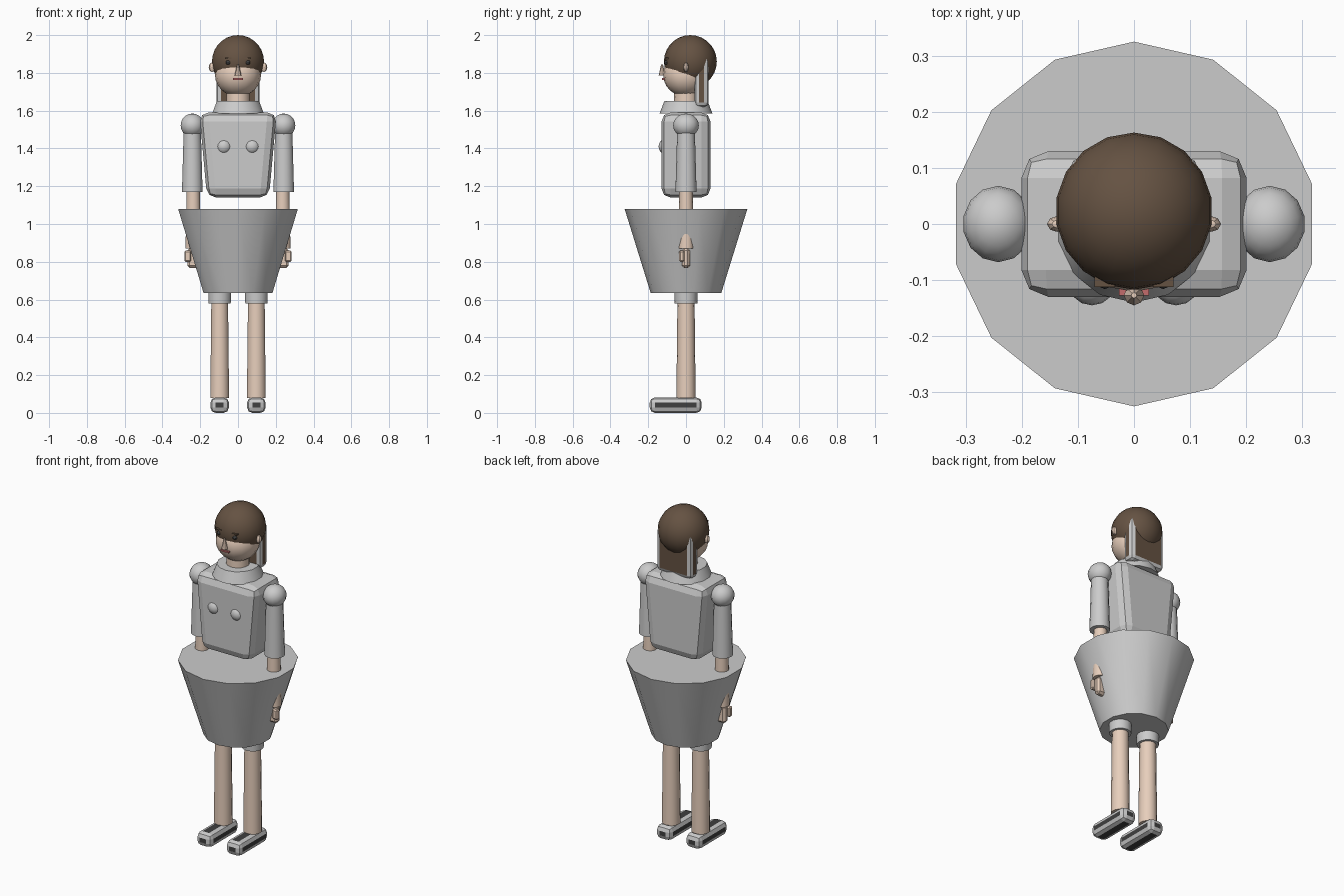
import bpy, math

if "Cube" in bpy.data.objects:
    bpy.data.objects.remove(bpy.data.objects["Cube"])


def mat(name, rgb):
    m = bpy.data.materials.new(name)
    m.diffuse_color = (*rgb, 1)
    m.use_nodes = True
    m.node_tree.nodes["Principled BSDF"].inputs["Base Color"].default_value = m.diffuse_color
    return m


SKIN = mat("skin", (0.80, 0.62, 0.50))
HAIR = mat("hair_brown", (0.13, 0.085, 0.055))
DARK = mat("shoe_dark", (0.05, 0.05, 0.05))
LIP = mat("lip_red", (0.55, 0.15, 0.15))
GREY = mat("plain_grey", (0.8, 0.8, 0.8))


def finish(name, m=None, smooth=True):
    o = bpy.context.object
    o.name = name
    if m:
        o.data.materials.append(m)
    bpy.ops.object.transform_apply(location=False, rotation=True, scale=True)
    if smooth:
        bpy.ops.object.shade_smooth_by_angle(angle=math.radians(32))
    return o


def cone(name, x, y, z0, z1, r0, r1, m=None, n=14):
    bpy.ops.mesh.primitive_cone_add(vertices=n, radius1=r0, radius2=r1, depth=z1 - z0,
                                    location=(x, y, (z0 + z1) / 2))
    return finish(name, m)


def ball(name, loc, r, m=None, n=14, rings=10):
    bpy.ops.mesh.primitive_uv_sphere_add(segments=n, ring_count=rings, radius=1, location=loc)
    bpy.context.object.scale = r
    return finish(name, m)


def box(name, lo, hi, m=None, bevel=0, segs=1, edge=None):
    bpy.ops.mesh.primitive_cube_add(size=1, location=[(a + b) / 2 for a, b in zip(lo, hi)])
    bpy.context.object.scale = [b - a for a, b in zip(lo, hi)]
    o = finish(name, m, False)
    if bevel:
        b = o.modifiers.new("bevel", "BEVEL")
        b.width, b.segments = bevel, segs
        if edge:  # bevelled rim keeps its own colour
            o.data.materials.append(edge)
            b.material = 1
    return o


# Torso: bevelled box, narrower at the waist
torso = box("torso", (-0.205, -0.13, 1.14), (0.205, 0.13, 1.59), bevel=0.048, segs=2)
for v in torso.data.vertices:
    if v.co.z < 0:
        v.co.x *= 0.8

# Collar, neck and flared skirt
cone("collar", 0, 0, 1.585, 1.65, 0.14, 0.115)
cone("neck", 0, 0, 1.59, 1.73, 0.065, 0.062, SKIN)
cone("skirt", 0, 0, 0.635, 1.08, 0.187, 0.325)

# Head and hair
ball("head", (0, -0.002, 1.79), (0.122, 0.119, 0.115), SKIN, 16, 12)
ball("hair_cap", (0, 0.023, 1.86), (0.14, 0.14, 0.14), HAIR, 18, 14)
box("back_hair", (-0.115, 0.045, 1.62), (0.115, 0.12, 1.885), HAIR, 0.024, 2, GREY)

# Face
cone("nose", 0, -0.127, 1.785, 1.845, 0.018, 0.005, SKIN, 8)
box("mouth", (-0.027, -0.127, 1.763), (0.027, -0.10, 1.772), LIP)

for side, s in (("left", 1), ("right", -1)):
    # Facial pairs
    ball(side + "_eye", (s * 0.052, -0.103, 1.855), (0.013, 0.013, 0.012), DARK, 8, 6)
    box(side + "_eyebrow", (s * 0.052 - 0.018, -0.112, 1.874),
        (s * 0.052 + 0.018, -0.08, 1.881), HAIR)
    ball(side + "_ear", (s * 0.137, 0, 1.83), (0.018, 0.014, 0.025), SKIN, 8, 6)

    # Chest
    ball(side + "_bust", (s * 0.075, -0.105, 1.41), (0.042, 0.04, 0.042))

    # Arm
    x = s * 0.242
    ball(side + "_shoulder", (x, 0, 1.522), (0.063, 0.068, 0.063))
    cone(side + "_sleeve", x, 0, 1.17, 1.52, 0.056, 0.046)
    cone(side + "_forearm", s * 0.237, 0, 0.87, 1.2, 0.042, 0.035, SKIN)
    box(side + "_palm", (s * 0.236 - 0.032, -0.02, 0.767),
        (s * 0.236 + 0.032, 0.02, 0.872), SKIN, 0.012)
    box(side + "_thumb", (s * 0.266 - 0.018, -0.036, 0.80),
        (s * 0.266 + 0.018, -0.008, 0.86), SKIN, 0.007)

    # Leg
    x = s * 0.097
    cone(side + "_shorts_leg", x, 0, 0.58, 0.70, 0.06, 0.064)
    cone(side + "_leg", x, 0, 0.08, 0.62, 0.051, 0.045, SKIN)
    box(side + "_shoe", (x - 0.049, -0.192, 0.005), (x + 0.049, 0.083, 0.087), DARK, 0.028, 2, GREY)

# Rest the soles on the ground
for o in bpy.context.scene.objects:
    if o.name.endswith("_shoe"):
        o.location.z -= 0.005
